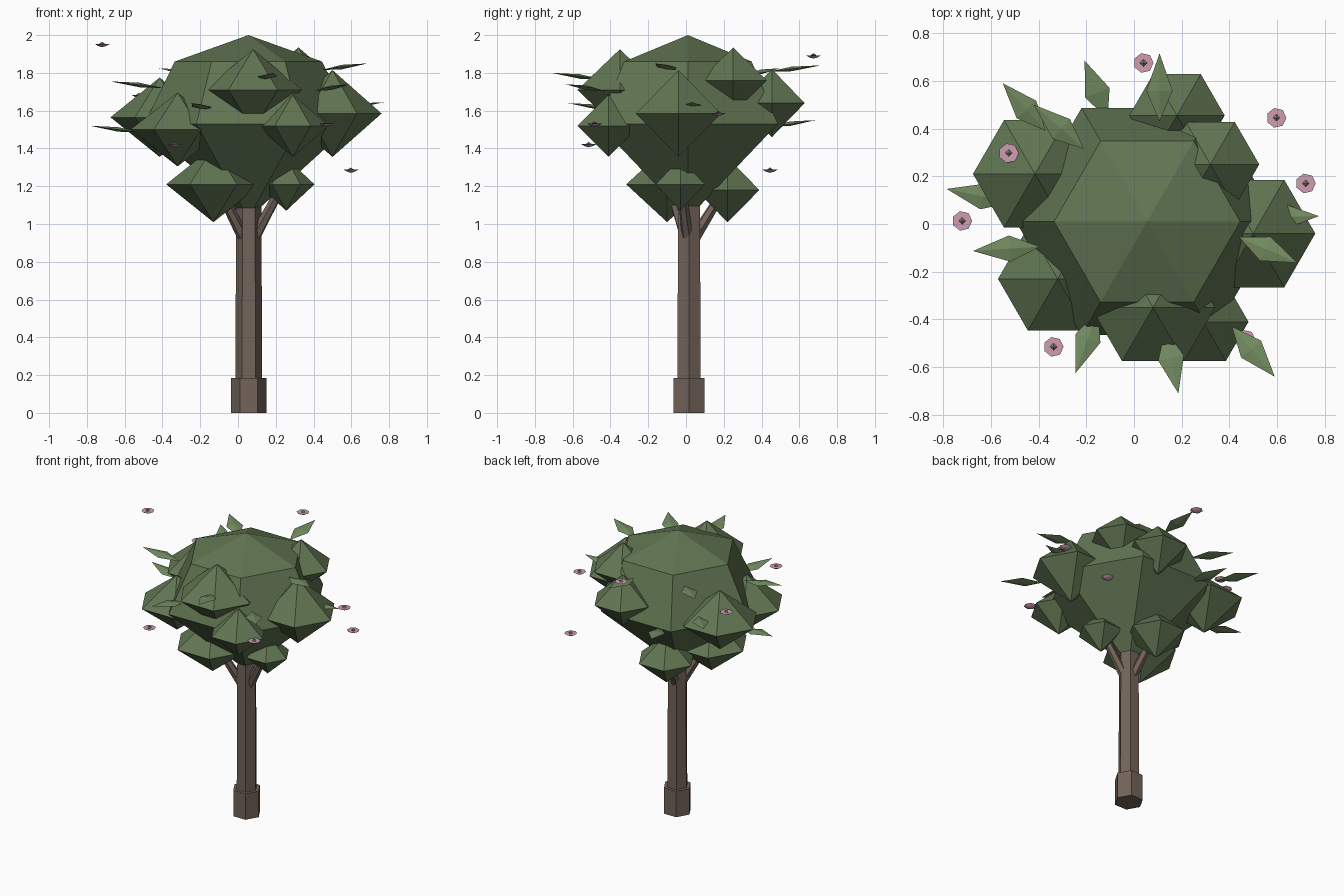
import bpy, math
from mathutils import Vector

if "Cube" in bpy.data.objects:
    bpy.data.objects.remove(bpy.data.objects["Cube"])


def material(name, rgb):
    m = bpy.data.materials.new(name)
    m.diffuse_color = (*rgb, 1)
    m.use_nodes = True
    m.node_tree.nodes["Principled BSDF"].inputs["Base Color"].default_value = m.diffuse_color
    return m


BARK = material("bark", (.17, .125, .10))
FOLIAGE = material("foliage", (.12, .18, .085))
LEAF = material("leaf_green", (.17, .26, .12))
PETAL = material("petal_pink", (.62, .34, .45))
CENTRE = material("flower_centre", (.25, .22, .16))


def build(name, verts, faces, mat):
    me = bpy.data.meshes.new(name)
    me.from_pydata(verts, [], faces)
    me.materials.append(mat)
    ob = bpy.data.objects.new(name, me)
    bpy.context.collection.objects.link(ob)
    return ob


def spun(name, centre, profile, mat, n=6):
    """Faceted solid from (radius, height) rings, bottom to top; radius 0 is a tip."""
    cx, cy, cz = centre
    verts, rings, faces = [], [], []
    for r, h in profile:
        start = len(verts)
        count = n if r else 1
        for i in range(count):
            a = 2 * math.pi * i / n
            verts.append((cx + r * math.cos(a), cy + r * math.sin(a), cz + h))
        rings.append([start + i % count for i in range(n)])
    for lo, hi in zip(rings, rings[1:]):
        for i in range(n):
            j = (i + 1) % n
            face = list(dict.fromkeys((lo[i], lo[j], hi[j], hi[i])))
            faces.append(face)
    if profile[0][0]:
        faces.append(rings[0][::-1])
    if profile[-1][0]:
        faces.append(rings[-1])
    return build(name, verts, faces, mat)


def branch(name, a, b, r0, r1):
    """Tapered six-sided limb from a to b."""
    a, b = Vector(a), Vector(b)
    d = b - a
    ob = spun(name, (0, 0, 0), [(r0, 0), (r1, d.length)], BARK)
    ob.rotation_euler = d.to_track_quat('Z', 'Y').to_euler()
    ob.location = a
    return ob


# Trunk with its wider foot
TX, TY = .057, .016
spun("trunk_foot", (TX, TY, 0), [(.095, 0), (.095, .185)], BARK)
spun("trunk", (TX, TY, .15), [(.071, 0), (.066, 1.15)], BARK)

# Crown
spun("crown", (.055, .01, 0), [(0, 1.03), (.55, 1.53), (.39, 1.86), (0, 2.0)], FOLIAGE)

# Foliage clumps: x, y, z, radius, half height
clumps = [
    (.50, -.04, 1.585, .26, .23), (.32, .25, 1.76, .205, .175),
    (.18, .455, 1.64, .20, .18), (-.415, .21, 1.565, .26, .21),
    (.08, -.35, 1.71, .26, .215), (.29, -.41, 1.52, .19, .165),
    (-.32, -.23, 1.50, .25, .195),
    (-.13, -.10, 1.21, .25, .20), (.255, -.03, 1.21, .15, .14),
    (.0, .22, 1.18, .195, .17),
]
for k, (x, y, z, r, h) in enumerate(clumps):
    spun(f"foliage_clump_{k + 1}", (x, y, z), [(0, -h), (r, 0), (0, h)], FOLIAGE)

# Branches reaching into the low clumps
for k, (x, y, z, r, h) in enumerate(clumps[-3:]):
    branch(f"branch_{k + 1}", (TX + .15 * (x - TX), TY + .15 * (y - TY), .93),
           (x, y, z + .03), .032, .022)

# Loose leaves: base x, y then tip x, y, z
leaves = [
    (-.37, .39, -.55, .59, 1.68), (-.11, .44, -.207, .685, 1.55),
    (.107, .43, .107, .715, 1.84), (-.21, .315, -.42, .50, 1.825),
    (-.51, .09, -.785, .147, 1.52), (-.395, -.095, -.675, -.113, 1.755),
    (-.15, -.36, -.245, -.625, 1.64), (.13, -.44, .186, -.71, 1.80),
    (.41, -.43, .59, -.64, 1.74), (.44, -.055, .685, -.163, 1.85),
    (.50, .03, .775, .033, 1.645),
]
for k, (bx, by, tx, ty, tz) in enumerate(leaves):
    base, tip = Vector((bx, by, tz - .035)), Vector((tx, ty, tz))
    d = tip - base
    side = Vector((-d.y, d.x, 0)).normalized() * .055
    mid = base + d * .45
    up = Vector((0, 0, .012))
    build(f"leaf_{k + 1}", [base, mid - side, tip, mid + side, mid + up, mid - up],
          [(0, 1, 4), (1, 2, 4), (2, 3, 4), (3, 0, 4),
           (1, 0, 5), (2, 1, 5), (3, 2, 5), (0, 3, 5)], LEAF)

# Floating blossoms
flowers = [
    (-.525, .297, 1.68), (-.72, .013, 1.95), (-.337, -.515, 1.42),
    (.467, -.485, 1.53), (.72, .17, 1.585), (.597, .445, 1.285), (.04, .675, 1.89),
]
for k, (x, y, z) in enumerate(flowers):
    spun(f"blossom_{k + 1}", (x, y, z), [(0, -.014), (.022, -.008), (.042, .003), (.018, .003), (0, 0)], PETAL, 7)
    spun(f"blossom_centre_{k + 1}", (x, y, z + .004), [(0, -.008), (.015, 0), (0, .01)], CENTRE, 4)
